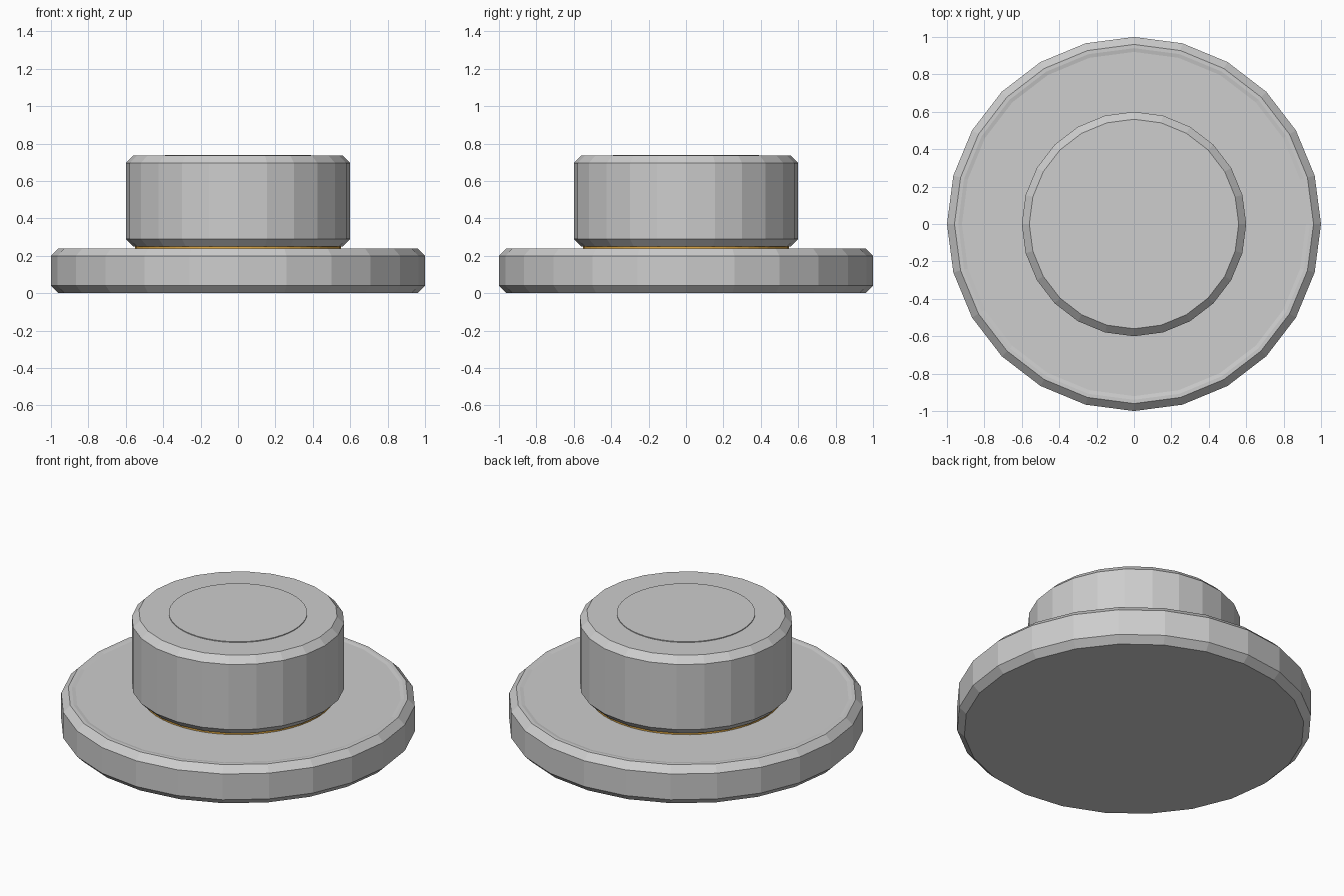
import bpy, bmesh, math

if "Cube" in bpy.data.objects:
    bpy.data.objects.remove(bpy.data.objects["Cube"])


def material(name, rgb):
    m = bpy.data.materials.new(name)
    m.diffuse_color = (*rgb, 1.0)
    m.use_nodes = True
    m.node_tree.nodes["Principled BSDF"].inputs["Base Color"].default_value = m.diffuse_color
    return m


GREY = material("light_grey", (0.61, 0.61, 0.61))
AMBER = material("amber", (0.75, 0.40, 0.06))


def lathe(name, profile, sides, mat):
    """Closed flat-faced solid from (radius, height) pairs, bottom to top."""
    bm = bmesh.new()
    rings = []
    for r, z in profile:
        rings.append([bm.verts.new((r * math.cos(2 * math.pi * i / sides),
                                    r * math.sin(2 * math.pi * i / sides), z))
                      for i in range(sides)])
    for a, b in zip(rings, rings[1:]):
        for i in range(sides):
            j = (i + 1) % sides
            bm.faces.new((a[i], a[j], b[j], b[i]))
    bm.faces.new(rings[0][::-1])
    bm.faces.new(rings[-1])
    mesh = bpy.data.meshes.new(name)
    bm.to_mesh(mesh)
    bm.free()
    mesh.materials.append(mat)
    obj = bpy.data.objects.new(name, mesh)
    bpy.context.collection.objects.link(obj)
    return obj


# Chamfered base plate with a very shallow dished top
lathe("base_plate", [(0.96, 0.0), (1.0, 0.04), (1.0, 0.20), (0.96, 0.24),
                     (0.94, 0.24), (0.92, 0.236)], 24, GREY)

# Thin coloured ring in the gap under the knob
lathe("gap_ring", [(0.55, 0.23), (0.55, 0.252)], 48, AMBER)

# Chamfered knob
lathe("knob", [(0.56, 0.25), (0.60, 0.29), (0.60, 0.695), (0.56, 0.735)],
      24, GREY)

# Slightly raised round cap on the knob
lathe("knob_cap", [(0.39, 0.73), (0.39, 0.74)], 48, GREY)
